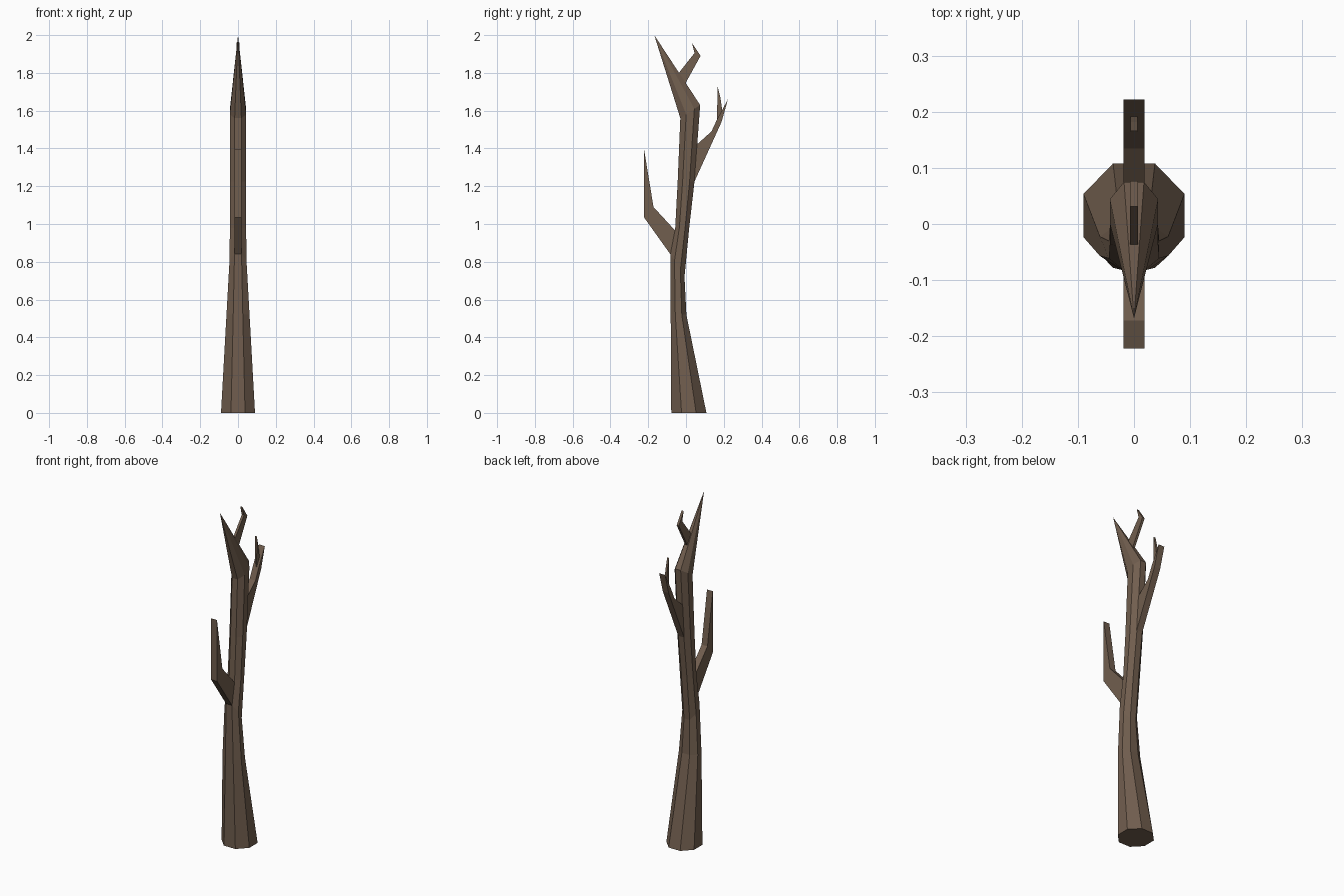
import bpy, bmesh, math

if "Cube" in bpy.data.objects:
    bpy.data.objects.remove(bpy.data.objects["Cube"])

bark = bpy.data.materials.new("brown bark")
bark.diffuse_color = (0.165, 0.112, 0.077, 1)
bark.use_nodes = True
bark.node_tree.nodes["Principled BSDF"].inputs["Base Color"].default_value = bark.diffuse_color


def finish(name, bm):
    bmesh.ops.recalc_face_normals(bm, faces=bm.faces)
    me = bpy.data.meshes.new(name)
    bm.to_mesh(me)
    bm.free()
    me.materials.append(bark)
    ob = bpy.data.objects.new(name, me)
    bpy.context.collection.objects.link(ob)
    return ob


# Trunk: eight-sided rings (front y, front z, back y, back z, half width)
rings = [
    (-0.078, 0.00, 0.108, 0.00, 0.090),
    (-0.081, 0.52, 0.002, 0.52, 0.061),
    (-0.083, 0.84, -0.008, 0.72, 0.045),
    (-0.057, 0.98, 0.017, 0.98, 0.043),
    (-0.044, 1.225, 0.045, 1.225, 0.043),
    (-0.030, 1.56, 0.075, 1.63, 0.043),
]
bm = bmesh.new()
loops = []
k = 1 / math.cos(math.pi / 8)
for yf, zf, yb, zb, hw in rings:
    loop = []
    for i in range(8):
        a = math.pi / 8 + i * math.pi / 4
        s = math.sin(a) * k
        loop.append(bm.verts.new((hw * math.cos(a) * k,
                                  (yf + yb) / 2 + s * (yb - yf) / 2,
                                  (zf + zb) / 2 + s * (zb - zf) / 2)))
    loops.append(loop)
for lo, hi in zip(loops, loops[1:]):
    for i in range(8):
        j = (i + 1) % 8
        bm.faces.new((lo[i], lo[j], hi[j], hi[i]))
bm.faces.new(loops[0][::-1])
# Broken pointed top
tip = bm.verts.new((0, -0.168, 2.0))
for i in range(8):
    bm.faces.new((loops[-1][i], loops[-1][(i + 1) % 8], tip))
finish("trunk", bm)


# Branches: flat side profiles (y, z) given thickness along x
def branch(name, profile, half):
    bm = bmesh.new()
    left = [bm.verts.new((-half, y, z)) for y, z in profile]
    right = [bm.verts.new((half, y, z)) for y, z in profile]
    caps = [bm.faces.new(left), bm.faces.new(right[::-1])]
    n = len(profile)
    for i in range(n):
        j = (i + 1) % n
        bm.faces.new((left[i], right[i], right[j], left[j]))
    bmesh.ops.triangulate(bm, faces=caps)
    return finish(name, bm)


branch("front_branch", [(-0.04, 0.79), (-0.083, 0.84), (-0.222, 1.035), (-0.222, 1.395),
                        (-0.172, 1.09), (-0.06, 0.968), (-0.03, 0.94)], 0.019)
branch("back_branch", [(0.02, 1.17), (0.045, 1.225), (0.188, 1.54), (0.222, 1.66),
                       (0.192, 1.605), (0.165, 1.555), (0.135, 1.49), (0.04, 1.405),
                       (0.01, 1.37)], 0.019)
branch("back_twig", [(0.165, 1.545), (0.192, 1.60), (0.182, 1.67), (0.166, 1.735)], 0.006)
branch("crown_twig", [(-0.02, 1.715), (0.0, 1.75), (0.077, 1.89), (0.031, 1.96),
                      (0.045, 1.905), (-0.03, 1.81), (-0.05, 1.78)], 0.007)
